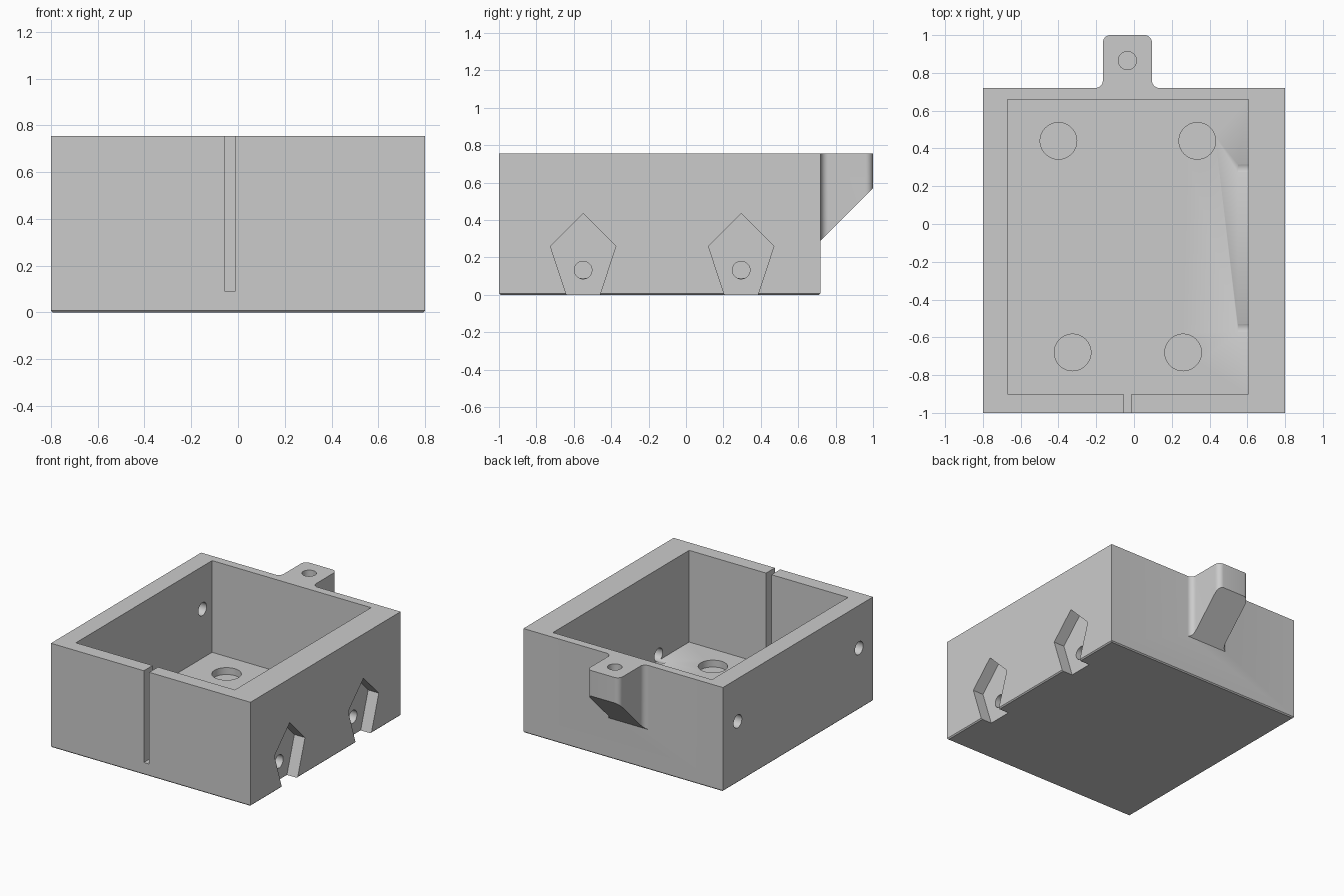
import bpy
import bmesh
from math import cos, sin, pi, radians
from mathutils import Matrix, Vector

old = bpy.data.objects.get("Cube")
if old:
    bpy.data.objects.remove(old, do_unlink=True)

grey = bpy.data.materials.new("plain grey")
grey.use_nodes = True
grey.diffuse_color = (0.6, 0.6, 0.6, 1)
grey.node_tree.nodes["Principled BSDF"].inputs["Base Color"].default_value = (0.6, 0.6, 0.6, 1)


def finish(name, bm):
    bmesh.ops.recalc_face_normals(bm, faces=bm.faces)
    mesh = bpy.data.meshes.new(name)
    bm.to_mesh(mesh)
    bm.free()
    mesh.materials.append(grey)
    obj = bpy.data.objects.new(name, mesh)
    bpy.context.collection.objects.link(obj)
    return obj


def box(name, x, y, z):
    bm = bmesh.new()
    size = Matrix.Diagonal((x[1] - x[0], y[1] - y[0], z[1] - z[0], 1))
    centre = Matrix.Translation((sum(x) / 2, sum(y) / 2, sum(z) / 2))
    bmesh.ops.create_cube(bm, size=1, matrix=centre @ size)
    return finish(name, bm)


def prism(name, points, direction):
    bm = bmesh.new()
    face = bm.faces.new([bm.verts.new(p) for p in points])
    grown = bmesh.ops.extrude_face_region(bm, geom=[face])
    verts = [v for v in grown["geom"] if isinstance(v, bmesh.types.BMVert)]
    bmesh.ops.translate(bm, verts=verts, vec=Vector(direction))
    return finish(name, bm)


def cylinder(name, centre, radius, depth, axis="Z"):
    bm = bmesh.new()
    turn = Matrix.Rotation(pi / 2, 4, "Y") if axis == "X" else Matrix.Identity(4)
    bmesh.ops.create_cone(bm, cap_ends=True, segments=48, radius1=radius, radius2=radius,
                          depth=depth, matrix=Matrix.Translation(centre) @ turn)
    return finish(name, bm)


def combine(target, tool, operation="DIFFERENCE"):
    mod = target.modifiers.new("combine", "BOOLEAN")
    mod.operation = operation
    mod.solver = "EXACT"
    mod.object = tool
    graph = bpy.context.evaluated_depsgraph_get()
    result = bpy.data.meshes.new_from_object(target.evaluated_get(graph))
    target.modifiers.clear()
    target.data = result
    bpy.data.objects.remove(tool, do_unlink=True)


def arc(cx, cy, r, start, end, steps=8):
    angles = [radians(start + (end - start) * i / steps) for i in range(steps + 1)]
    return [(cx + r * cos(a), cy + r * sin(a)) for a in angles]


TOP, FLOOR, BACK = 0.755, 0.09, 0.72

# Block with a small chamfer around its base
body = box("open_box", (-0.8, 0.8), (-1, BACK), (0, TOP))
bm = bmesh.new()
bm.from_mesh(body.data)
base_edges = [e for e in bm.edges if all(v.co.z < 0.01 for v in e.verts)]
bmesh.ops.bevel(bm, geom=base_edges, offset=0.008, segments=1, affect="EDGES")
bm.to_mesh(body.data)
bm.free()

# Rear mounting tab: rounded outline, filleted root, sloped underside
mid, half, r = -0.035, 0.13, 0.04
side = arc(half + r, BACK + r, r, 270, 180) + arc(half - r, 1 - r, r, 0, 90)
outline = [(half + r, BACK - 0.03)] + side
outline += [(-x, y) for x, y in reversed(outline)]
tab = prism("tab", [(mid + x, y, 0.2) for x, y in outline], (0, 0, TOP - 0.2))
slope = [(-0.5, 0.62, 0.19), (-0.5, 1.1, 0.67), (-0.5, 1.1, 0.0), (-0.5, 0.62, 0.0)]
combine(tab, prism("tab_slope", slope, (1, 0, 0)))
combine(body, tab, "UNION")

# Main cavity, front slot and blind screw hole in the tab
combine(body, box("cavity", (-0.67, 0.605), (-0.9, 0.66), (FLOOR, 1)))
combine(body, box("slot", (-0.055, -0.012), (-1.1, -0.85), (FLOOR, 1)))
combine(body, cylinder("tab_hole", (mid, 0.865, TOP), 0.048, 0.44))

# Round pockets sunk in the floor
for x, y in ((-0.4, 0.44), (0.335, 0.44), (-0.325, -0.68), (0.26, -0.68)):
    combine(body, cylinder("floor_pocket", (x, y, FLOOR), 0.097, 0.1))

# Left wall: pointed recesses open at the base, each with a through hole
for y in (-0.55, 0.295):
    shape = [(0, 0.435), (0.175, 0.26), (0.076, -0.04), (-0.076, -0.04), (-0.175, 0.26)]
    combine(body, prism("recess", [(0.715, y + a, z) for a, z in shape], (0.2, 0, 0)))
    combine(body, cylinder("recess_hole", (0.7, y, 0.132), 0.047, 0.3, "X"))

# Right wall: plain through holes
for y in (-0.84, 0.55):
    combine(body, cylinder("wall_hole", (-0.74, y, 0.445), 0.047, 0.3, "X"))

# Smooth the round surfaces only
bpy.ops.object.select_all(action="DESELECT")
body.select_set(True)
bpy.context.view_layer.objects.active = body
bpy.ops.object.shade_smooth_by_angle(angle=radians(30))
